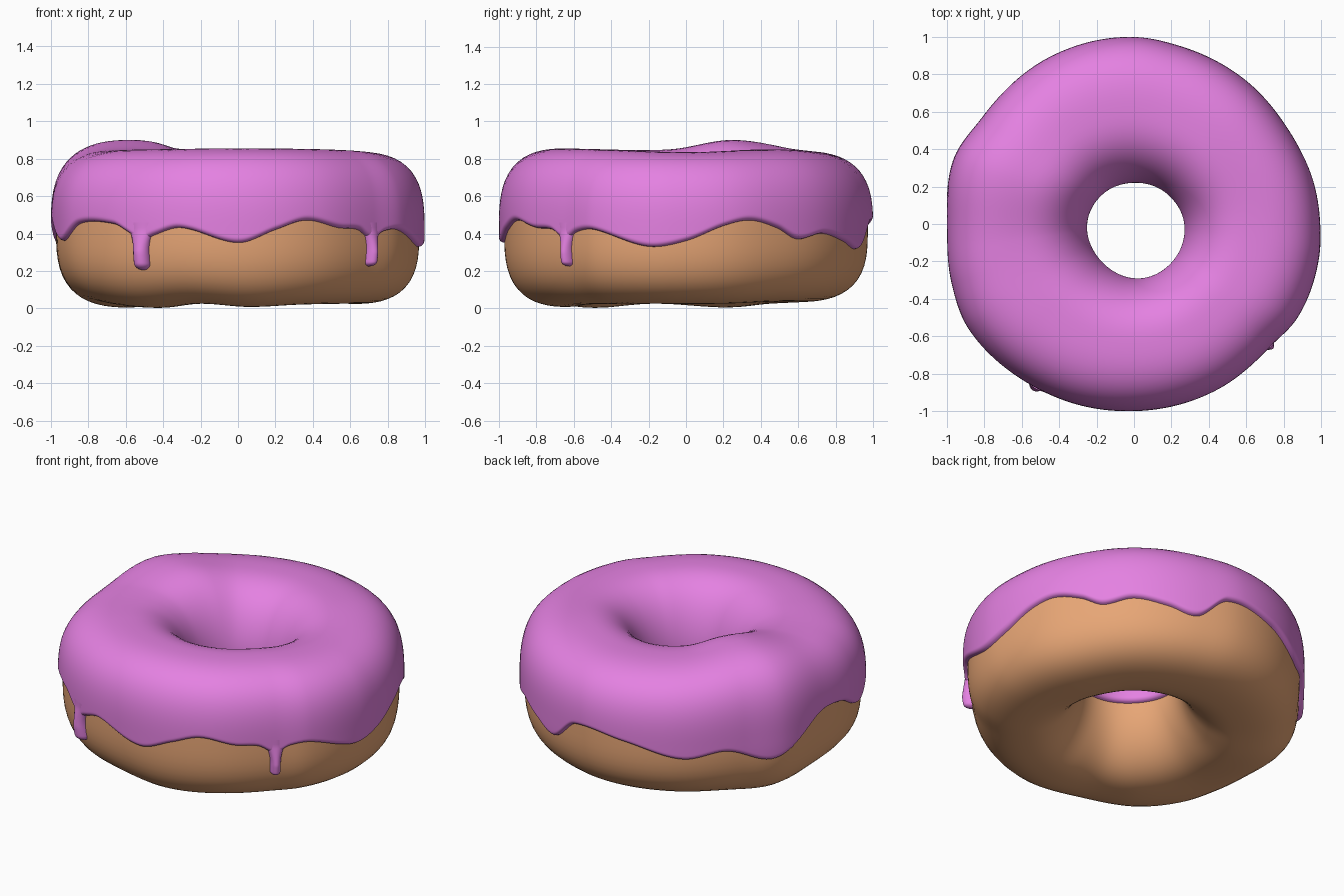
import bpy, math
from mathutils import Vector

if "Cube" in bpy.data.objects:
    bpy.data.objects.remove(bpy.data.objects["Cube"])


def ring(table):
    """Smooth periodic interpolation through (degrees, value) pairs."""
    pts = sorted(table)
    n = len(pts)

    def f(deg):
        deg %= 360
        i = max((k for k in range(n) if pts[k][0] <= deg), default=-1)
        p = []
        for k in range(i - 1, i + 3):
            a, v = pts[k % n]
            p.append((a + 360 * (k // n), v))
        (a0, v0), (a1, v1), (a2, v2), (a3, v3) = p
        h = a2 - a1
        s = (deg - a1) / h
        m1, m2 = (v2 - v0) / (a2 - a0) * h, (v3 - v1) / (a3 - a1) * h
        return ((2*s**3 - 3*s*s + 1) * v1 + (s**3 - 2*s*s + s) * m1
                + (3*s*s - 2*s**3) * v2 + (s**3 - s*s) * m2)
    return f


# Hand-shaped outline of the ring, by angle around z
ICING = 0.028
outer = ring([(0, .995), (14, .985), (32, .967), (50, .972), (75, .982), (90, 1.0), (117, 1.0),
              (145, .992), (160, 1.025), (180, 1.0), (198, 1.025), (212, 1.047), (237, 1.022),
              (255, 1.01), (270, 1.0), (296, .992), (318, .98), (330, 1.007), (350, 1.005)])
hole = ring([(0, .268), (40, .24), (90, .22), (135, .23), (180, .25), (225, .262),
             (278, .292), (320, .285)])
top = ring([(0, .835), (45, .85), (90, .84), (125, .855), (157, .90), (188, .85), (225, .85),
            (270, .855), (315, .85)])
bottom = ring([(18, .025), (45, .035), (90, .035), (135, .025), (160, .005), (195, .025), (229, .003),
               (252, .025), (275, .008), (300, .02), (330, .025)])
# Height of the wavy icing edge on the outside
edge = ring([(0, .36), (12, .44), (21, .47), (31, .43), (39, .37), (50, .40), (62, .36), (73, .32),
             (84, .46), (104, .43), (124, .345), (139, .38), (156, .295), (176, .47), (190, .46),
             (203, .36), (215, .455), (229, .45), (235, .40), (239, .36), (243, .39), (252, .43),
             (270, .35), (282, .42), (292, .47), (304, .43), (312, .42), (318, .37), (323, .41),
             (330, .42), (348, .33)])


def column(deg):
    ro, ri, zt, zb = outer(deg) - ICING, hole(deg) + ICING, top(deg) - ICING, bottom(deg)
    return (ro + ri) / 2, (ro - ri) / 2, (zt + zb) / 2, (zt - zb) / 2


def section(col, t):
    """Rounded cross-section: t=0 outside, pi/2 top, pi inside."""
    rc, a, zc, b = col
    c, s = math.cos(t), math.sin(t)
    n = 2.5 + .45 * c + .1 * s
    k = (abs(c)**n + abs(s)**n) ** (-1 / n)
    return rc + a * k * c, zc + b * k * s


def offset(col, t, d):
    r0, z0 = section(col, t - .01)
    r1, z1 = section(col, t + .01)
    r, z = section(col, t)
    length = math.hypot(r1 - r0, z1 - z0)
    return r + d * (z1 - z0) / length, z - d * (r1 - r0) / length


def t_at(col, z, lo, hi):
    rising = section(col, hi)[1] > section(col, lo)[1]
    for _ in range(30):
        m = (lo + hi) / 2
        if (section(col, m)[1] < z) == rising:
            lo = m
        else:
            hi = m
    return lo


def polar(deg, r, z):
    return Vector((r * math.cos(math.radians(deg)), r * math.sin(math.radians(deg)), z))


def grid_faces(n, m, wrap_n, wrap_m, start=0):
    return [(start + i * m + j, start + (i + 1) % n * m + j,
             start + (i + 1) % n * m + (j + 1) % m, start + i * m + (j + 1) % m)
            for i in range(n if wrap_n else n - 1) for j in range(m if wrap_m else m - 1)]


def make(name, verts, faces, color):
    mesh = bpy.data.meshes.new(name)
    mesh.from_pydata(verts, [], faces)
    mesh.shade_smooth()
    obj = bpy.data.objects.new(name, mesh)
    bpy.context.collection.objects.link(obj)
    mat = bpy.data.materials.new(name)
    mat.diffuse_color = color
    mat.use_nodes = True
    mat.node_tree.nodes["Principled BSDF"].inputs["Base Color"].default_value = mat.diffuse_color
    mesh.materials.append(mat)
    return obj


# Dough ring
N, M = 144, 64
verts = []
for i in range(N):
    deg = 360 * i / N
    col = column(deg)
    verts += [polar(deg, *section(col, 2 * math.pi * j / M)) for j in range(M)]
make("dough", verts, grid_faces(N, M, True, True), (.80, .38, .18, 1))

# Icing shell with rounded rims
N, M = 360, 60
verts = []
for i in range(N):
    deg = 360 * i / N
    col = column(deg)
    t0 = t_at(col, edge(deg), -1.2, 1.2)
    t1 = t_at(col, .41, math.pi - 1.2, math.pi + 1.2)
    for j in range(M):
        f = j / (M - 1)
        f = f - .13 * math.sin(2 * math.pi * f)  # tighter rows near the rims
        t = t0 + (t1 - t0) * f
        e = min(1, min(t - t0, t1 - t) / .07)
        verts.append(polar(deg, *offset(col, t, -.004 + (ICING + .004) * math.sqrt(max(0, 1 - (1 - e)**2)))))
faces = grid_faces(N, M, True, False)


# Drips running down the side: flared at the top, rounded at the tip
def drip(deg, z_tip, width, depth):
    col = column(deg)
    rows, sides = 28, 20
    start = len(verts)
    side, out = polar(deg + 90, 1, 0), polar(deg, 1, 0)
    z_top = .46
    for i in range(rows):
        f = i / (rows - 1)
        z = z_top + (z_tip - z_top) * math.sin(f * math.pi / 2)
        h = z - z_tip
        tip = math.sqrt(max(0, 1 - max(0, 1 - h / (width * .8))**2))
        flare = max(0, (z - .30) / .12)
        w = width * tip + .028 * flare**2 + 1e-4
        d = depth * tip * (1 - .4 * min(1, flare)) + 1e-4
        base = polar(deg, *section(col, t_at(col, z, -1.2, 1.2)))
        for j in range(sides):
            a = 2 * math.pi * j / sides
            verts.append(base + side * (w * math.cos(a)) + out * (d * math.sin(a)))
    faces.extend(grid_faces(rows, sides, False, True, start))


drip(238.7, .205, .044, .052)
drip(318.2, .225, .03, .05)
make("icing", verts, faces, (.78, .22, .76, 1))
